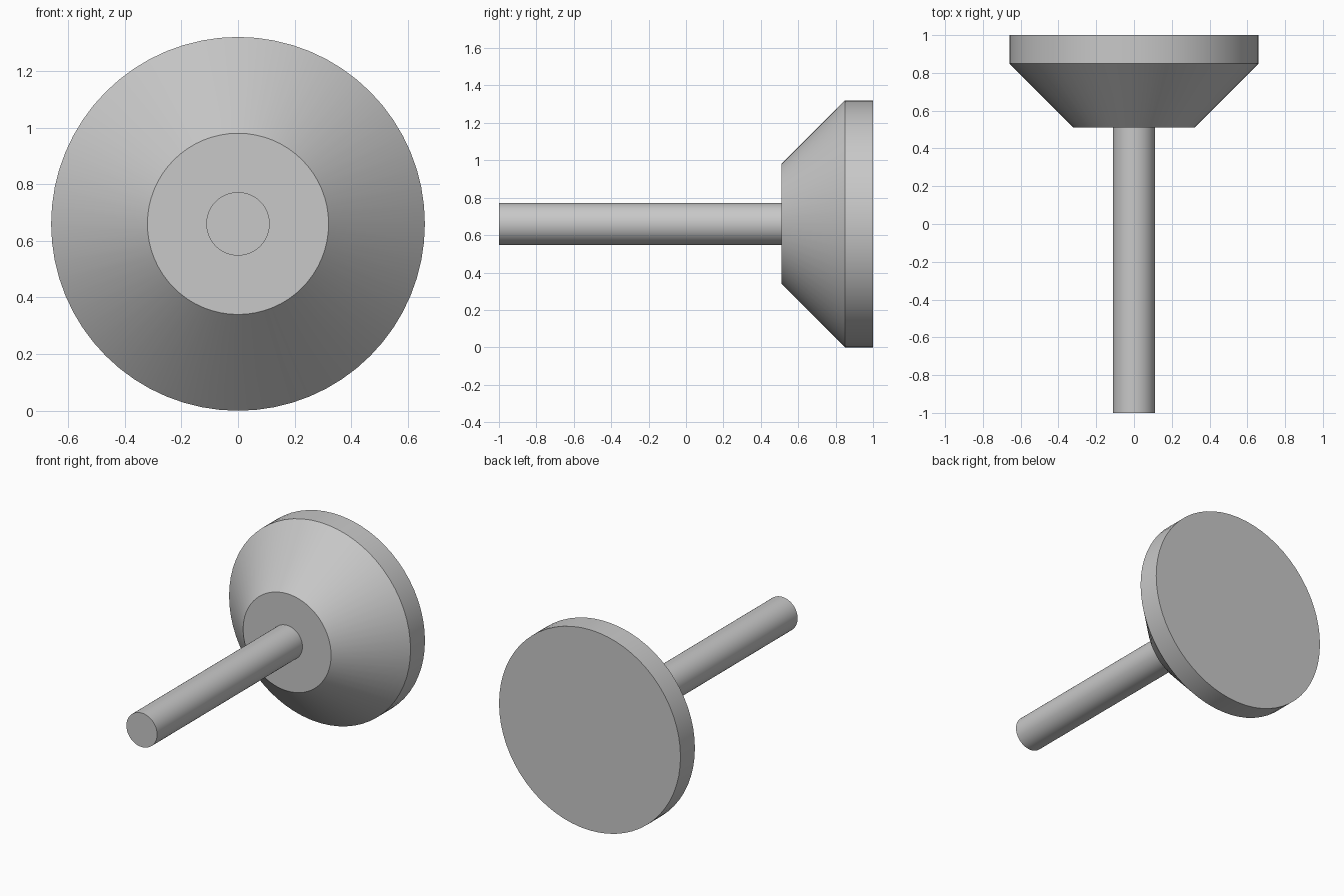
import bpy
import bmesh
import math
from mathutils import Vector

cube = bpy.data.objects.get("Cube")
if cube:
    bpy.data.objects.remove(cube, do_unlink=True)

HEAD_RADIUS = 0.66
NECK_RADIUS = 0.32
SHAFT_RADIUS = 0.112
NECK_Y, RIM_Y, BACK_Y = 0.51, 0.85, 1.0

grey = bpy.data.materials.new("plain grey")
grey.use_nodes = True
colour = (0.58, 0.58, 0.58, 1)
grey.diffuse_color = colour
grey.node_tree.nodes["Principled BSDF"].inputs["Base Color"].default_value = colour


def turned_part(name, profile, segments):
    """Solid of revolution along y from (radius, y) points, capped at both ends."""
    bm = bmesh.new()
    rings = []
    for radius, y in profile:
        angles = [math.tau * i / segments for i in range(segments)]
        rings.append([bm.verts.new(Vector((radius * math.sin(a), y,
                                           HEAD_RADIUS + radius * math.cos(a))))
                      for a in angles])
    for a, b in zip(rings, rings[1:]):
        for i in range(segments):
            j = (i + 1) % segments
            bm.faces.new((a[i], a[j], b[j], b[i]))
    bm.faces.new(rings[0])
    bm.faces.new(rings[-1])
    bmesh.ops.recalc_face_normals(bm, faces=bm.faces)
    mesh = bpy.data.meshes.new(name)
    bm.to_mesh(mesh)
    bm.free()
    mesh.materials.append(grey)
    obj = bpy.data.objects.new(name, mesh)
    bpy.context.collection.objects.link(obj)
    # Smooth round walls with crisp rims
    bpy.ops.object.select_all(action="DESELECT")
    obj.select_set(True)
    bpy.context.view_layer.objects.active = obj
    bpy.ops.object.shade_smooth_by_angle(angle=math.radians(30))
    return obj


# Flared head with a short straight rim
turned_part("head", [(NECK_RADIUS, NECK_Y), (HEAD_RADIUS, RIM_Y),
                     (HEAD_RADIUS, BACK_Y)], 64)

# Straight shaft, seated slightly into the head
turned_part("shaft", [(SHAFT_RADIUS, -1.0), (SHAFT_RADIUS, NECK_Y + 0.02)], 48)
